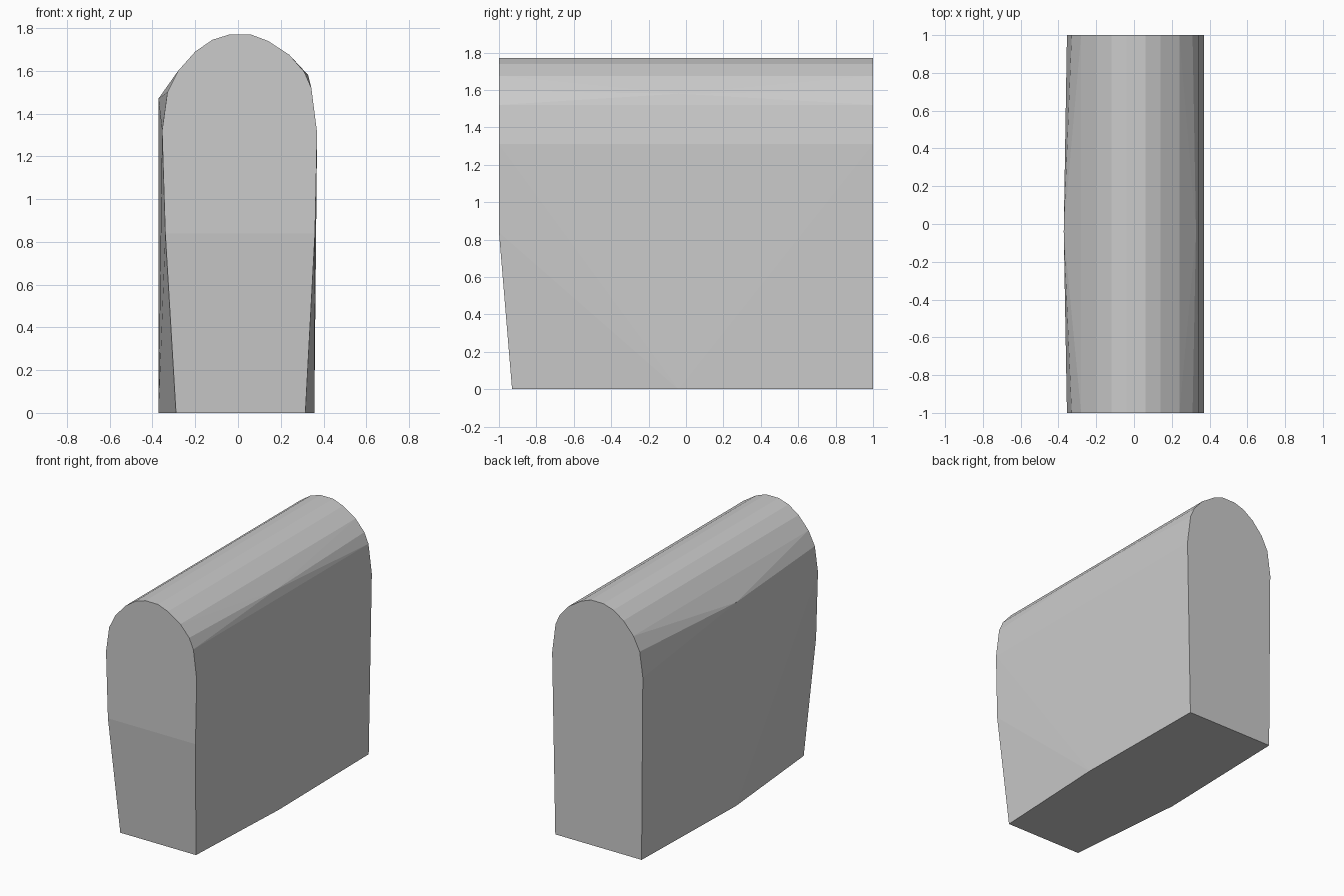
import bpy, bmesh

cube = bpy.data.objects.get("Cube")
if cube:
    bpy.data.objects.remove(cube, do_unlink=True)

# Plain grey material
grey = bpy.data.materials.new("plain grey")
grey.use_nodes = True
colour = (0.6, 0.6, 0.6, 1)
grey.diffuse_color = colour
grey.node_tree.nodes["Principled BSDF"].inputs["Base Color"].default_value = colour

# Rounded top, shared by both end faces (x, z)
arch = [(-0.355, 1.32), (-0.33, 1.5), (-0.28, 1.6), (-0.2, 1.69), (-0.12, 1.745),
        (-0.04, 1.77), (0.06, 1.77), (0.14, 1.74), (0.24, 1.675), (0.31, 1.595),
        (0.343, 1.52), (0.37, 1.31)]
points = [(x, y, z) for y in (-1, 1) for x, z in arch]

# Front face tapers and leans back towards the base
points += [(-0.34, -1, 0.84), (0.36, -1, 0.84), (-0.29, -0.93, 0), (0.315, -0.93, 0)]
# Back base corners
points += [(-0.345, 1, 0), (0.345, 1, 0)]
# Sides bulge slightly at mid length
mid = -0.04
points += [(-0.372, mid, 0), (-0.372, mid, 1.47), (0.357, mid, 0), (0.328, mid, 1.58)]

# Wrap the sections in one convex shell
bm = bmesh.new()
for p in points:
    bm.verts.new(p)
hull = bmesh.ops.convex_hull(bm, input=bm.verts)
loose = {g for g in hull["geom_interior"] + hull["geom_unused"]
         if isinstance(g, bmesh.types.BMVert)}
bmesh.ops.delete(bm, geom=list(loose), context="VERTS")
bmesh.ops.dissolve_limit(bm, angle_limit=0.005, verts=bm.verts, edges=bm.edges)
bmesh.ops.recalc_face_normals(bm, faces=bm.faces)

mesh = bpy.data.meshes.new("arched_block")
bm.to_mesh(mesh)
bm.free()
mesh.materials.append(grey)
block = bpy.data.objects.new("arched_block", mesh)
bpy.context.collection.objects.link(block)
